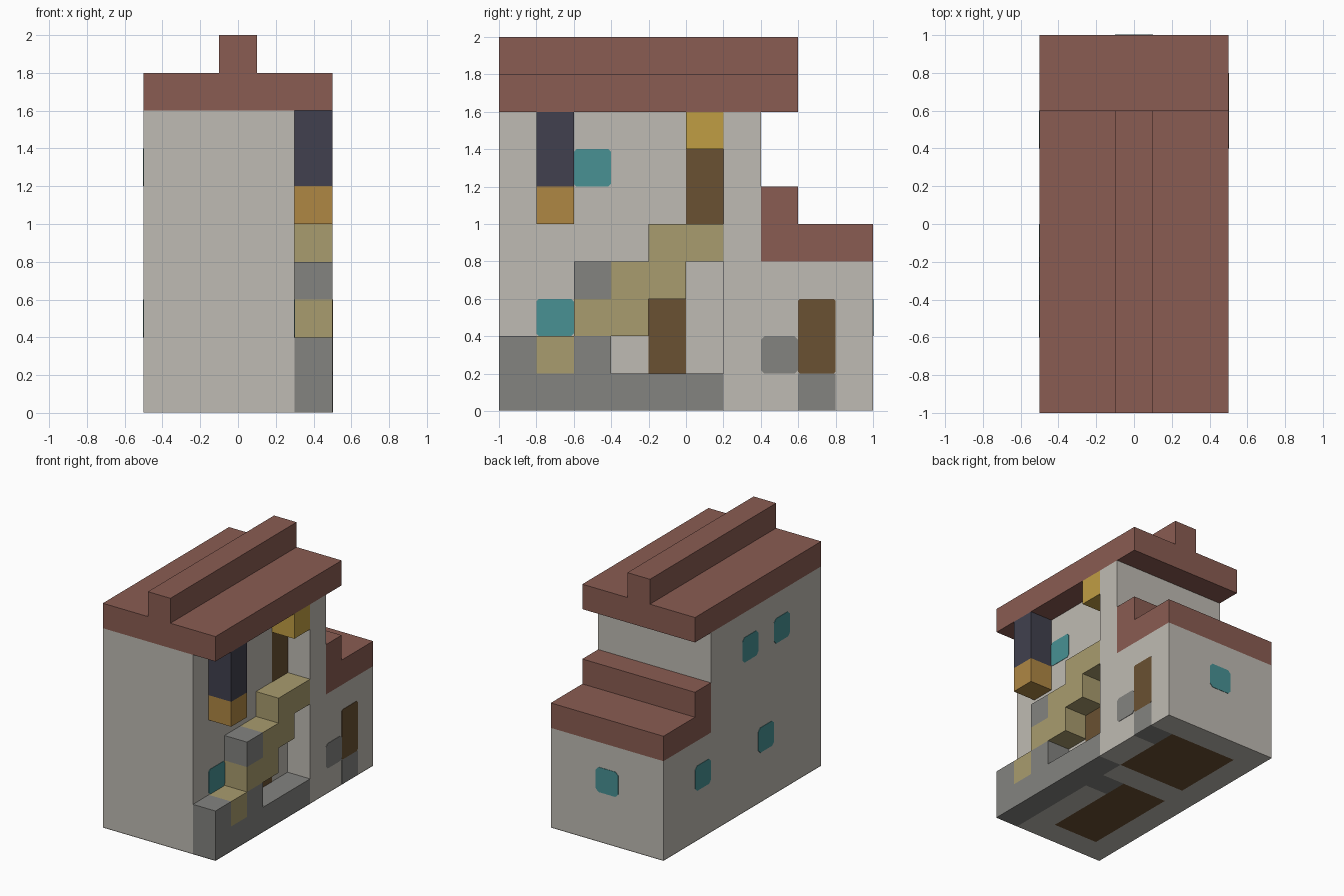
import bpy, bmesh
from mathutils import Vector

old = bpy.data.objects.get("Cube")
if old:
    bpy.data.objects.remove(old, do_unlink=True)


def material(name, rgb):
    linear = [((c / 255 + 0.055) / 1.055) ** 2.4 for c in rgb] + [1.0]
    m = bpy.data.materials.new(name)
    m.use_nodes = True
    m.diffuse_color = linear
    m.node_tree.nodes["Principled BSDF"].inputs["Base Color"].default_value = linear
    return m


plaster = material("plaster", (191, 187, 179))
roof_red = material("roof_red", (138, 92, 82))
stone = material("stone_grey", (131, 131, 128))
sand = material("sand", (169, 156, 110))
wood = material("dark_wood", (106, 81, 50))
glass = material("teal_glass", (72, 145, 148))
slate = material("dark_slate", (65, 64, 78))
copper = material("copper", (175, 135, 68))
gold = material("gold", (192, 158, 68))

U = 0.2       # building block size
SKIN = 0.003  # thickness of painted plates


def finish(name, bm, *mats):
    me = bpy.data.meshes.new(name)
    bm.to_mesh(me)
    bm.free()
    for m in mats:
        me.materials.append(m)
    ob = bpy.data.objects.new(name, me)
    bpy.context.collection.objects.link(ob)
    return ob


def prism(name, axis, profile, lo, hi, mat):
    """Extrude a profile given in the two other axes from lo to hi."""
    bm = bmesh.new()
    verts = []
    for p in profile:
        co = list(p)
        co.insert(axis, lo)
        verts.append(bm.verts.new(co))
    face = bm.faces.new(verts)
    out = bmesh.ops.extrude_face_region(bm, geom=[face])
    shift = Vector((0, 0, 0))
    shift[axis] = hi - lo
    bmesh.ops.translate(bm, vec=shift,
                        verts=[v for v in out["geom"] if isinstance(v, bmesh.types.BMVert)])
    bmesh.ops.recalc_face_normals(bm, faces=bm.faces)
    return finish(name, bm, mat)


def rect(a, b, width, height, cut=0.0):
    """Rectangle profile, with clipped corners when cut is set."""
    c, d = a + width, b + height
    if not cut:
        return [(a, b), (c, b), (c, d), (a, d)]
    return [(a + cut, b), (c - cut, b), (c, b + cut), (c, d - cut),
            (c - cut, d), (a + cut, d), (a, d - cut), (a, b + cut)]


# House walls: full-length core plus the rear wing that reaches the right side
prism("house_core", 0, [(-1, SKIN), (1, SKIN), (1, 0.8), (0.4, 0.8), (0.4, 1.6), (-1, 1.6)],
      -0.5, 0.3, plaster)
prism("house_wing", 0, [(0.2, SKIN), (1, SKIN), (1, 0.8), (0.4, 0.8), (0.4, 1.6), (0.2, 1.6)],
      0.3, 0.5, plaster)

# Roofs
prism("main_roof", 1, [(-0.5, 1.6), (0.5, 1.6), (0.5, 1.8), (0.1, 1.8), (0.1, 2),
                       (-0.1, 2), (-0.1, 1.8), (-0.5, 1.8)], -1, 0.6, roof_red)
prism("annex_roof", 0, [(0.4, 0.8), (1, 0.8), (1, 1), (0.6, 1), (0.6, 1.2), (0.4, 1.2)],
      -0.5, 0.5, roof_red)

# Stone terrace and staircase in the recess
prism("terrace", 0, [(-1, SKIN), (0.2, SKIN), (0.2, 0.2), (-0.4, 0.2), (-0.4, 0.4), (-0.6, 0.4),
                     (-0.6, 0.2), (-0.8, 0.2), (-0.8, 0.4), (-1, 0.4)], 0.3, 0.5, stone)
prism("staircase", 0, [(-0.6, 0.4), (-0.2, 0.4), (-0.2, 0.6), (0, 0.6), (0, 0.8), (0.2, 0.8),
                       (0.2, 1), (-0.2, 1), (-0.2, 0.8), (-0.4, 0.8), (-0.4, 0.6), (-0.6, 0.6)],
      0.3, 0.5, sand)

# Single blocks in the recess: name, y, z, height, colour
for name, y, z, h, mat in (("first_step", -0.8, 0.2, U, sand),
                           ("stair_post", -0.6, 0.6, U, stone),
                           ("oriel", -0.8, 1.2, 2 * U, slate),
                           ("oriel_base", -0.8, 1.0, U, copper),
                           ("door_canopy", 0.0, 1.4, U, gold)):
    prism(name, 0, rect(y, z, U, h), 0.3, 0.5, mat)

# Painted plates on the side walls: name, wall x, outward sign, y, z, height, colour, corner cut
for name, x, s, y, z, h, mat, cut in (
        ("lower_door", 0.3, 1, -0.2, 0.2, 2 * U, wood, 0),
        ("upper_door", 0.3, 1, 0.0, 1.0, 2 * U, wood, 0),
        ("lower_recess_window", 0.3, 1, -0.8, 0.4, U, glass, 0.015),
        ("upper_recess_window", 0.3, 1, -0.6, 1.2, U, glass, 0.015),
        ("annex_door", 0.5, 1, 0.6, 0.2, 2 * U, wood, 0.01),
        ("annex_doorstep", 0.5, 1, 0.6, SKIN, U - SKIN, stone, 0),
        ("annex_stone", 0.5, 1, 0.4, 0.2, U, stone, 0.02),
        ("left_window_rear", -0.5, -1, 0.4, 0.4, U, glass, 0.025),
        ("left_window_front", -0.5, -1, -0.4, 0.4, U, glass, 0.025),
        ("left_window_upper_rear", -0.5, -1, -0.2, 1.2, U, glass, 0.025),
        ("left_window_upper_front", -0.5, -1, -0.6, 1.2, U, glass, 0.025)):
    prism(name, 0, rect(y, z, U, h, cut), x, x + s * SKIN, mat)
prism("back_window", 1, rect(-0.1, 0.4, U, U, 0.025), 1, 1 + SKIN, glass)

# Underside, coloured block by block
bm = bmesh.new()
bmesh.ops.create_grid(bm, x_segments=5, y_segments=10, size=1)
bmesh.ops.scale(bm, vec=(0.5, 1, 1), verts=bm.verts)
bmesh.ops.reverse_faces(bm, faces=bm.faces)
for f in bm.faces:
    x, y, _ = f.calc_center_median()
    front_room = -0.3 < x < 0.1 and -0.8 < y < 0
    rear_room = abs(x) < 0.3 and 0.2 < y < 0.8
    terrace = x > 0.3 and (y < 0.2 or 0.6 < y < 0.8)
    doorsill = 0.1 < x < 0.3 and -0.2 < y < 0
    f.material_index = 1 if front_room or rear_room else 2 if terrace or doorsill else 0
finish("underside", bm, plaster, wood, stone)
